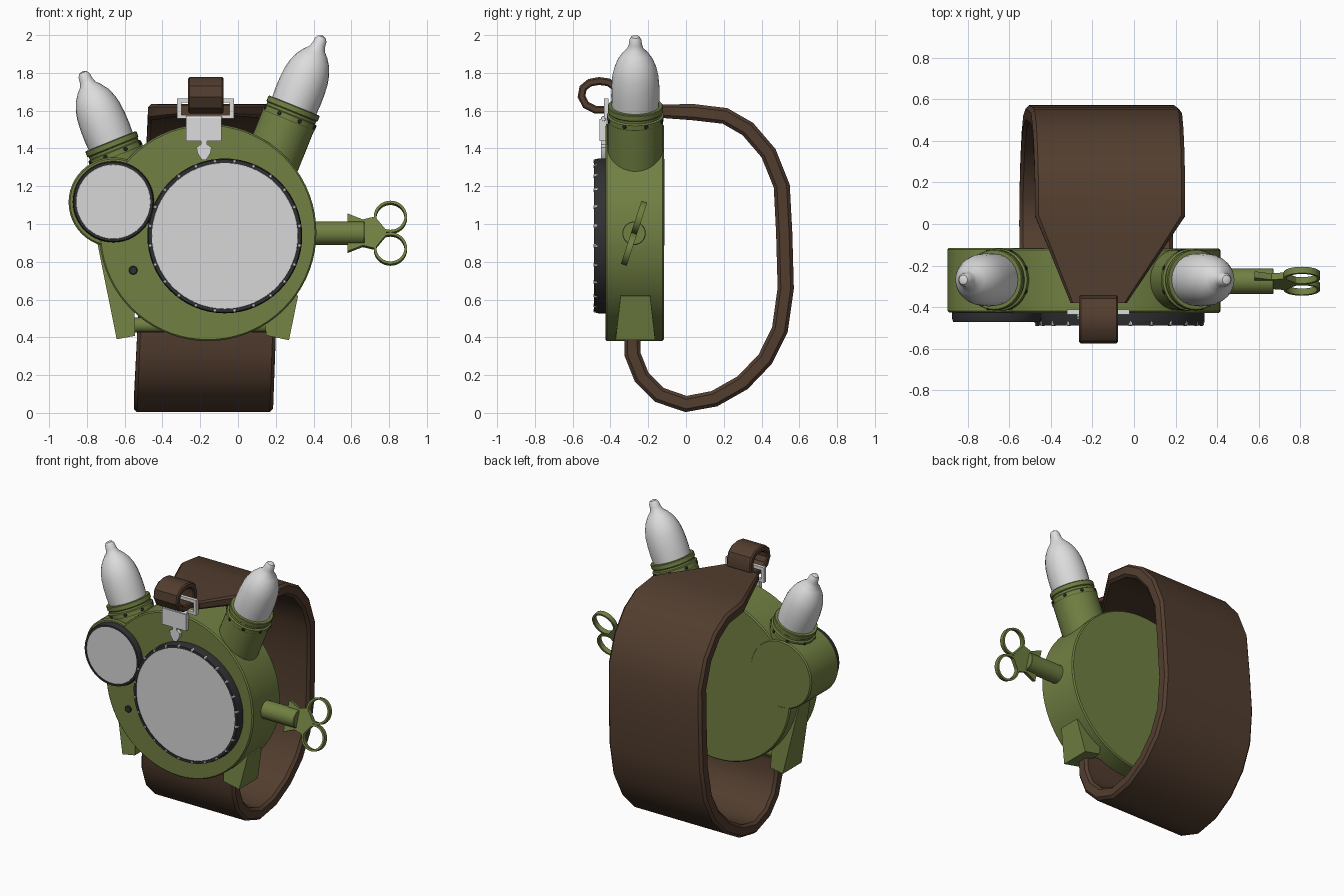
import bpy, bmesh, math
from mathutils import Vector, Matrix

if "Cube" in bpy.data.objects:
    bpy.data.objects.remove(bpy.data.objects["Cube"])


def material(name, rgb):
    m = bpy.data.materials.new(name)
    m.diffuse_color = (*rgb, 1)
    m.use_nodes = True
    m.node_tree.nodes["Principled BSDF"].inputs["Base Color"].default_value = m.diffuse_color
    return m


GREEN = material("olive_green", (0.165, 0.215, 0.055))
BROWN = material("leather_brown", (0.085, 0.047, 0.028))
DARK = material("dark_metal", (0.03, 0.03, 0.034))
SILVER = material("silver", (0.72, 0.72, 0.72))
LENS = material("lens_grey", (0.68, 0.68, 0.68))
FRONT = Vector((0, -1, 0))


def finish(name, bm, mat, angle=30):
    bmesh.ops.remove_doubles(bm, verts=bm.verts, dist=1e-5)
    bmesh.ops.recalc_face_normals(bm, faces=bm.faces)
    me = bpy.data.meshes.new(name)
    bm.to_mesh(me)
    bm.free()
    me.materials.append(mat)
    ob = bpy.data.objects.new(name, me)
    bpy.context.collection.objects.link(ob)
    bpy.ops.object.select_all(action='DESELECT')
    ob.select_set(True)
    bpy.context.view_layer.objects.active = ob
    bpy.ops.object.shade_smooth_by_angle(angle=math.radians(angle))
    return ob


def lathe(name, profile, origin, axis, mat, seg=48):
    """Spin (radius, height) pairs about an axis."""
    bm = bmesh.new()
    frame = Matrix.Translation(origin) @ Vector(axis).to_track_quat('Z', 'Y').to_matrix().to_4x4()
    rings = []
    for r, h in profile:
        rings.append([bm.verts.new(frame @ Vector((r * math.cos(a), r * math.sin(a), h)))
                      for a in (2 * math.pi * i / seg for i in range(seg))])
    for a, b in zip(rings, rings[1:]):
        for i in range(seg):
            j = (i + 1) % seg
            bm.faces.new((a[i], a[j], b[j], b[i]))
    return finish(name, bm, mat)


def loft(name, sections, mat, angle=30):
    """Join equal-length point loops and cap both ends."""
    bm = bmesh.new()
    loops = [[bm.verts.new(p) for p in s] for s in sections]
    n = len(loops[0])
    for a, b in zip(loops, loops[1:]):
        for i in range(n):
            j = (i + 1) % n
            bm.faces.new((a[i], a[j], b[j], b[i]))
    bm.faces.new(loops[0])
    bm.faces.new(loops[-1])
    return finish(name, bm, mat, angle)


def box(name, x0, x1, y0, y1, z0, z1, mat):
    return loft(name, [[(x0, y0, z), (x1, y0, z), (x1, y1, z), (x0, y1, z)] for z in (z0, z1)], mat)


def disc(r, depth, b=0.008):
    return [(0, 0), (r - b, 0), (r, b), (r, depth - b), (r - b, depth), (0, depth)]


# Drum housings
lathe("main_housing", disc(0.575, 0.31), (-0.16, -0.117, 0.955), FRONT, GREEN, 72)
lathe("small_housing", disc(0.237, 0.31), (-0.66, -0.115, 1.115), FRONT, GREEN, 48)

# Rimmed lenses
for tag, x, z, r, ri, top in (("large", -0.07, 0.937, 0.41, 0.387, 0.063),
                              ("small", -0.66, 1.118, 0.215, 0.197, 0.045)):
    lathe(tag + "_lens_rim", [(0, -0.01), (r, -0.01), (r, top * 0.6), (r - 0.006, top),
                              (ri, top), (ri, top - 0.008), (0, top - 0.008)],
          (x, -0.425, z), FRONT, DARK, 64)
    lathe(tag + "_lens", disc(ri, 0.009, 0.001), (x, -0.42 - top + 0.008, z), FRONT, LENS, 64)

# Studs around the large rim
for i in range(24):
    a = 2 * math.pi * (i + 0.5) / 24
    lathe("rim_stud", [(0, -0.03), (0.011, -0.03), (0.011, 0.004), (0.006, 0.009), (0, 0.009)],
          (-0.07 + 0.398 * math.cos(a), -0.482, 0.937 + 0.398 * math.sin(a)), FRONT, SILVER, 8)

# Small dark button
lathe("front_button", disc(0.023, 0.02, 0.004), (-0.555, -0.42, 0.755), FRONT, DARK, 16)

# Two tilted necks with bulbs
NECK = [(0.147, -0.085), (0.15, -0.08), (0.15, -0.055), (0.139, -0.05), (0.139, -0.036),
        (0.146, -0.03), (0.146, -0.004), (0.142, 0), (0, 0)]
BULB = [(0, -0.01), (0.125, -0.01), (0.128, 0.05), (0.127, 0.11), (0.122, 0.17), (0.112, 0.215),
        (0.094, 0.26), (0.068, 0.298), (0.043, 0.325), (0.035, 0.35), (0.032, 0.375),
        (0.022, 0.392), (0, 0.4)]
for tag, x, z, tilt, low in (("right", 0.298, 1.627, 22, -0.5), ("left", -0.674, 1.438, -22, -0.35)):
    t = math.radians(tilt)
    axis = Vector((math.sin(t), 0, math.cos(t)))
    side = Vector((math.cos(t), 0, -math.sin(t)))
    o = Vector((x, -0.268, z))
    lathe(tag + "_neck", [(0, low), (0.147, low)] + NECK, o, axis, GREEN, 40)
    lathe(tag + "_bulb", BULB, o, axis, SILVER, 24)
    for i in range(8):
        a = 2 * math.pi * (i + 0.5) / 8
        out = side * math.cos(a) + FRONT * math.sin(a)
        lathe(tag + "_neck_screw", disc(0.011, 0.012, 0.003), o - axis * 0.067 + out * 0.143, out, DARK, 8)

# Winding key: shaft, blade, two finger rings
KEY = Vector((0, -0.275, 0.951))
turn = Matrix.Translation(KEY) @ Matrix.Rotation(math.radians(-18), 4, 'X')
lathe("key_shaft", disc(0.062, 0.36, 0.003), KEY + Vector((0.31, 0, 0)), (1, 0, 0), GREEN, 32)
half = [(0.58, 0.105), (0.66, 0.072), (0.725, 0.088), (0.785, 0.012)]
blade = half + [(x, -v) for x, v in reversed(half)]
loft("key_blade", [[turn @ Vector((x, d, v)) for x, v in blade] for d in (-0.016, 0.016)], GREEN)
for s in (-1, 1):
    lathe("key_ring", [(0.088, -0.016), (0.088, 0.016), (0.074, 0.016), (0.074, -0.016), (0.088, -0.016)],
          turn @ Vector((0.807, 0, s * 0.088)), turn.to_3x3() @ FRONT, GREEN, 36)

# Tapered feet and the strap bar between them
for tag, bottom, top in (
        ("left", ((-0.642, 0.39), (-0.545, 0.408), 0.105), ((-0.745, 0.9), (-0.56, 0.9), 0.06)),
        ("right", ((0.15, 0.41), (0.27, 0.385), 0.105), ((0.12, 0.64), (0.318, 0.62), 0.078))):
    loft(tag + "_foot", [[(a[0], -0.268 - h, a[1]), (b[0], -0.268 - h, b[1]),
                          (b[0], -0.268 + h, b[1]), (a[0], -0.268 + h, a[1])]
                         for a, b, h in (bottom, top)], GREEN)
lathe("strap_bar", disc(0.04, 0.8, 0.003), (-0.6, -0.28, 0.465), (1, 0, 0), GREEN, 20)


# Leather pieces: a flat band swept along a side path
def band(name, path):
    """path rows: y, z, centre x, half width, half thickness."""
    sections = []
    for i, (y, z, c, w, t) in enumerate(path):
        p, q = path[max(i - 1, 0)], path[min(i + 1, len(path) - 1)]
        d = Vector((q[0] - p[0], q[1] - p[1])).normalized()
        n = Vector((0, -d.y, d.x))
        b = t * 0.4
        sections.append([Vector((c + u, y, z)) + n * v for u, v in (
            (-w, -t + b), (-w + b, -t), (w - b, -t), (w, -t + b),
            (w, t - b), (w - b, t), (-w + b, t), (-w, t - b))])
    return loft(name, sections, BROWN, 35)


loop = [(-0.285, 0.43), (-0.283, 0.31), (-0.235, 0.19), (-0.14, 0.095), (0, 0.047), (0.15, 0.075),
        (0.30, 0.16), (0.42, 0.285), (0.497, 0.44), (0.528, 0.66), (0.52, 0.95), (0.507, 1.2),
        (0.437, 1.375), (0.327, 1.503), (0.207, 1.572), (0.04, 1.592)]
path = [(y, z, -0.185 + 0.044 * z, 0.369 - 0.005 * z, 0.043) for y, z in loop]
path += [(-0.12, 1.597, -0.135, 0.275, 0.036), (-0.38, 1.603, -0.17, 0.135, 0.028)]
band("wrist_strap", path)

# Rolled end of the strap
roll = [(-0.36, 1.605), (-0.48, 1.605), (-0.53, 1.63), (-0.553, 1.675), (-0.545, 1.72), (-0.51, 1.748),
        (-0.46, 1.757), (-0.41, 1.75), (-0.375, 1.725), (-0.362, 1.685), (-0.365, 1.64)]
band("strap_roll", [(y, z, -0.17, 0.094, 0.021) for y, z in roll])

# Buckle: wire frame, plate, hinge and pointer
box("buckle_frame_bottom", -0.322, -0.022, -0.435, -0.41, 1.558, 1.578, SILVER)
box("buckle_frame_top", -0.322, -0.022, -0.435, -0.41, 1.642, 1.664, SILVER)
for x in (-0.322, -0.044):
    box("buckle_frame_side", x, x + 0.022, -0.435, -0.41, 1.558, 1.664, SILVER)
box("buckle_plate", -0.275, -0.087, -0.457, -0.42, 1.44, 1.555, SILVER)
lathe("buckle_hinge", disc(0.014, 0.19, 0.002), (-0.276, -0.436, 1.558), (1, 0, 0), SILVER, 12)
right = [(0.016, 1.45), (0.016, 1.422), (0.04, 1.405), (0.034, 1.375), (0.012, 1.34)]
pointer = right + [(-x, z) for x, z in reversed(right)]
loft("buckle_pointer", [[(-0.18 + x, y, z) for x, z in pointer] for y in (-0.45, -0.42)], SILVER)
